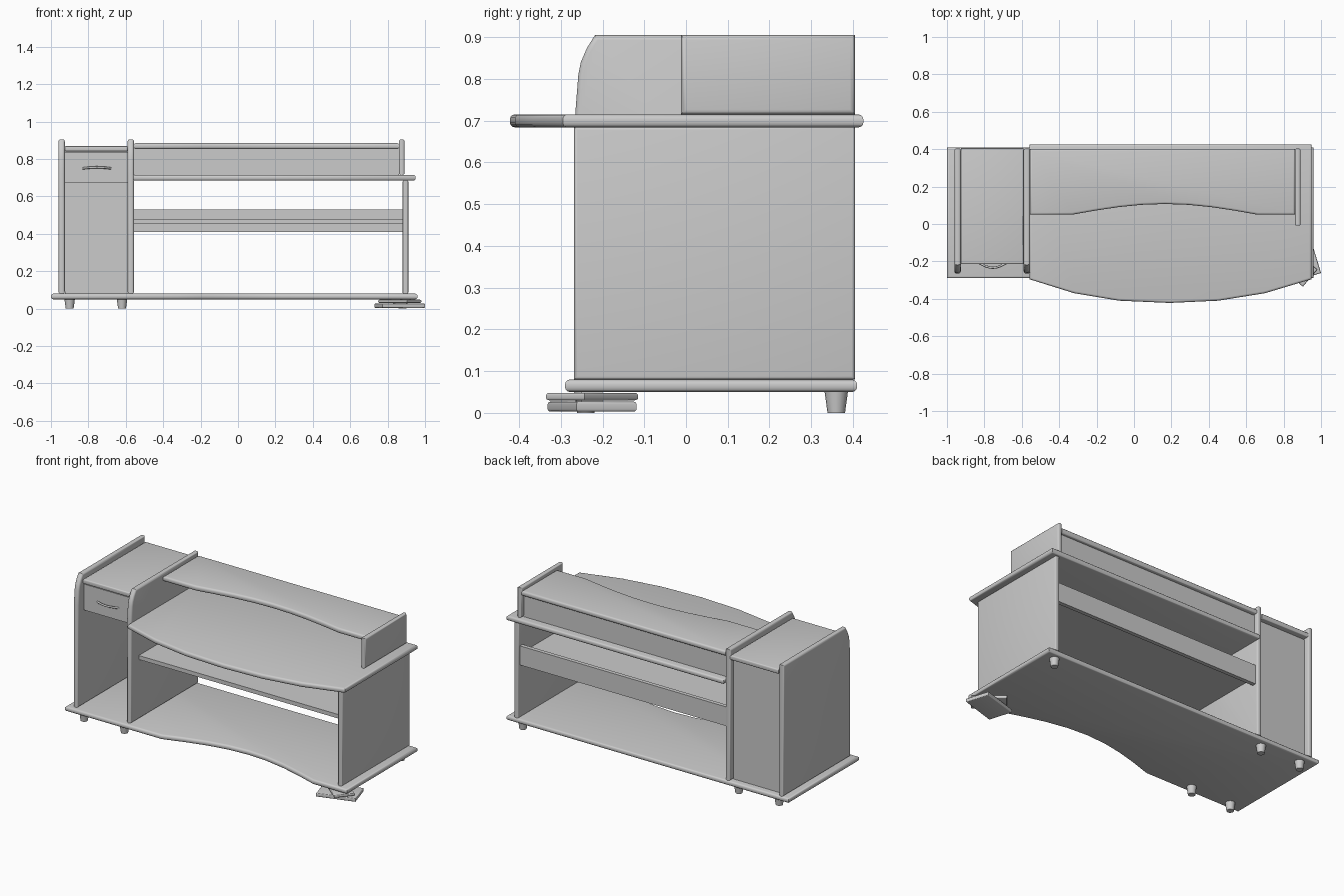
import bpy, bmesh, math
from mathutils import Matrix, Vector

if "Cube" in bpy.data.objects:
    bpy.data.objects.remove(bpy.data.objects["Cube"])

grey = bpy.data.materials.new("plain_grey")
grey.use_nodes = True
colour = (0.6, 0.6, 0.6, 1)
grey.diffuse_color = colour
grey.node_tree.nodes["Principled BSDF"].inputs["Base Color"].default_value = colour


def finish(obj):
    """Give an object its material and smooth shading with sharp edges."""
    obj.data.materials.append(grey)
    bpy.ops.object.select_all(action='DESELECT')
    obj.select_set(True)
    bpy.context.view_layer.objects.active = obj
    bpy.ops.object.shade_smooth_by_angle(angle=math.radians(35))
    return obj


def add_mesh(name, bm):
    bmesh.ops.recalc_face_normals(bm, faces=bm.faces)
    mesh = bpy.data.meshes.new(name)
    bm.to_mesh(mesh)
    bm.free()
    obj = bpy.data.objects.new(name, mesh)
    bpy.context.collection.objects.link(obj)
    return finish(obj)


def board(name, outline, low, high, axis='z', rounding=0.0):
    """Extrude a flat outline from low to high; outline is (x, y) or (y, z)."""
    bm = bmesh.new()
    if axis == 'z':
        verts = [bm.verts.new((a, b, low)) for a, b in outline]
        push = Vector((0, 0, high - low))
    else:
        verts = [bm.verts.new((low, a, b)) for a, b in outline]
        push = Vector((high - low, 0, 0))
    face = bm.faces.new(verts)
    out = bmesh.ops.extrude_face_region(bm, geom=[face])
    moved = [v for v in out['geom'] if isinstance(v, bmesh.types.BMVert)]
    bmesh.ops.translate(bm, verts=moved, vec=push)
    if rounding:
        # round only the rims of the two broad faces
        k = 'xyz'.index(axis)
        rims = [e for e in bm.edges
                if abs(e.verts[0].co[k] - e.verts[1].co[k]) < 1e-5]
        bmesh.ops.bevel(bm, geom=rims, offset=rounding, segments=3,
                        profile=0.5, affect='EDGES', clamp_overlap=True)
    return add_mesh(name, bm)


def rect(a0, a1, b0, b1):
    return [(a0, b0), (a1, b0), (a1, b1), (a0, b1)]


def wave(x0, x1, y, depth, steps=8):
    """Points of a shallow smooth bow along x."""
    return [(x0 + (x1 - x0) * i / steps,
             y + depth * math.sin(math.pi * i / steps)) for i in range(steps + 1)]


# Base board with a recessed front edge
base = [(-1, -0.29)] + wave(-0.33, 0.72, -0.29, 0.11) + [(0.96, -0.29), (0.96, 0.41), (-1, 0.41)]
board("base_board", base, 0.05, 0.08, rounding=0.012)

# Cabinet sides with a rounded front top corner
side = [(-0.265, 0.08), (-0.265, 0.72), (-0.258, 0.81), (-0.252, 0.84), (-0.238, 0.873),
        (-0.218, 0.905), (0.405, 0.905), (0.405, 0.08)]
for name, x in (("cabinet_left_side", -0.96), ("cabinet_right_side", -0.59)):
    board(name, side, x, x + 0.034, 'x', 0.012)

# Cabinet top, back and drawer
board("cabinet_top", rect(-0.926, -0.59, -0.215, 0.405), 0.84, 0.87, rounding=0.008)
board("cabinet_back", rect(-0.926, -0.59, 0.355, 0.37), 0.08, 0.84)
board("drawer", rect(-0.924, -0.592, -0.21, 0.3), 0.675, 0.838)

# Drawer handle
curve = bpy.data.curves.new("drawer_handle", 'CURVE')
curve.dimensions = '3D'
curve.bevel_depth = 0.006
curve.bevel_resolution = 2
curve.use_fill_caps = True
points = wave(-0.83, -0.68, -0.207, -0.027)
spline = curve.splines.new('POLY')
spline.points.add(len(points) - 1)
for p, (x, y) in zip(spline.points, points):
    p.co = (x, y, 0.75 - (y + 0.207) * 0.2, 1)
handle = bpy.data.objects.new("drawer_handle", curve)
bpy.context.collection.objects.link(handle)
curve.materials.append(grey)

# Desk top with a bowed front edge
desk = [(-0.56, -0.295), (-0.32, -0.37), (-0.08, -0.41), (0.19, -0.422), (0.45, -0.41),
        (0.7, -0.37), (0.95, -0.295), (0.95, 0.425), (-0.56, 0.425)]
board("desk_top", desk, 0.684, 0.715, rounding=0.012)
board("desk_right_side", rect(-0.268, 0.405, 0.08, 0.685), 0.88, 0.911, 'x', 0.008)

# Raised shelf with its end panel and back
shelf = [(-0.557, 0.05)] + wave(-0.33, 0.66, 0.05, 0.057) + [(0.862, 0.05), (0.862, 0.402), (-0.557, 0.402)]
board("raised_shelf", shelf, 0.853, 0.885, rounding=0.012)
board("raised_shelf_end", rect(-0.012, 0.405, 0.715, 0.905), 0.86, 0.891, 'x', 0.012)
board("raised_shelf_back", rect(-0.557, 0.862, 0.365, 0.38), 0.715, 0.855)

# Lower shelf and rear rail
board("lower_shelf", rect(-0.557, 0.882, -0.19, 0.37), 0.455, 0.48)
board("rear_rail", rect(-0.557, 0.882, 0.365, 0.39), 0.41, 0.53)

# Tapered feet
for i, (x, y) in enumerate(((-0.9, 0.36), (-0.62, 0.36), (0.88, 0.36), (-0.9, -0.24), (-0.62, -0.24))):
    bm = bmesh.new()
    bmesh.ops.create_cone(bm, cap_ends=True, segments=16, radius1=0.021, radius2=0.028,
                          depth=0.051, matrix=Matrix.Translation((x, y, 0.0255)))
    add_mesh("foot_%d" % (i + 1), bm)

# Turned plates propping the front right corner
for name, w, h, turn, low, high in (("lower_prop_plate", 0.237, 0.15, 17, 0.003, 0.027),
                                    ("upper_prop_plate", 0.2, 0.12, -40, 0.03, 0.048)):
    plate = board(name, rect(-w / 2, w / 2, -h / 2, h / 2), low, high, rounding=0.006)
    plate.data.transform(Matrix.Translation((0.865, -0.225, 0)) @ Matrix.Rotation(math.radians(turn), 4, 'Z'))
board("prop_core", rect(0.83, 0.9, -0.25, -0.2), 0.01, 0.055)
